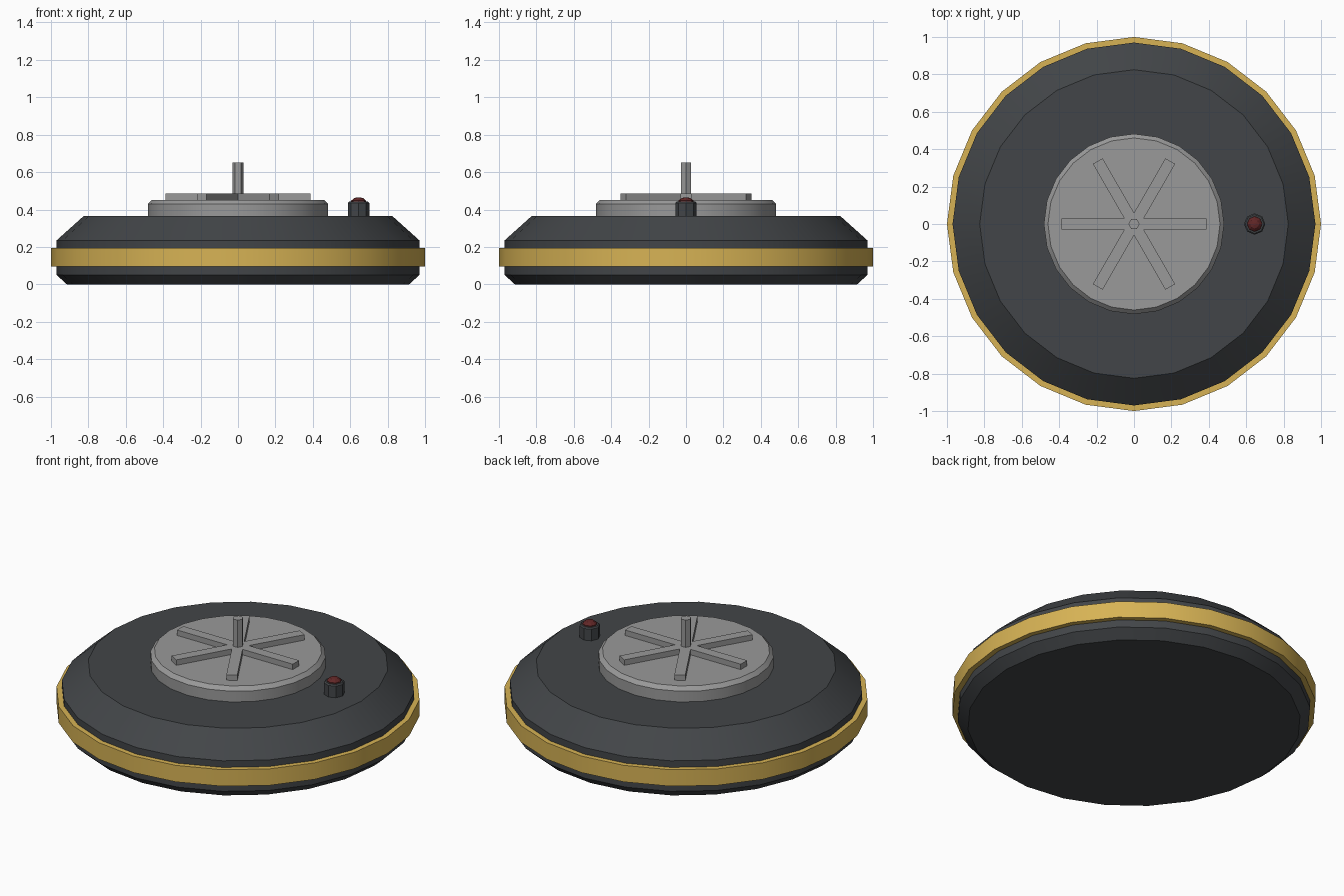
import bpy, bmesh, math
from mathutils import Matrix

if "Cube" in bpy.data.objects:
    bpy.data.objects.remove(bpy.data.objects["Cube"])


def material(name, color):
    m = bpy.data.materials.new(name)
    m.diffuse_color = (*color, 1)
    m.use_nodes = True
    m.node_tree.nodes["Principled BSDF"].inputs["Base Color"].default_value = m.diffuse_color
    return m


dark = material("dark_shell", (0.055, 0.06, 0.065))
gold = material("gold", (0.68, 0.45, 0.09))
metal = material("metal", (0.32, 0.32, 0.32))
red = material("red", (0.12, 0.02, 0.02))


def finish(bm, name, mat, angle=None):
    bmesh.ops.recalc_face_normals(bm, faces=bm.faces)
    mesh = bpy.data.meshes.new(name)
    bm.to_mesh(mesh)
    bm.free()
    mesh.materials.append(mat)
    ob = bpy.data.objects.new(name, mesh)
    bpy.context.collection.objects.link(ob)
    if angle:
        bpy.ops.object.select_all(action='DESELECT')
        ob.select_set(True)
        bpy.context.view_layer.objects.active = ob
        bpy.ops.object.shade_smooth_by_angle(angle=math.radians(angle))
    return ob


def lathe(name, profile, sides, mat, x=0, closed=False, angle=None):
    """Spin an (r, z) profile; open profiles are capped, closed ones form a ring."""
    bm = bmesh.new()
    rings = [[bm.verts.new((x + r * math.cos(math.tau * i / sides),
                            r * math.sin(math.tau * i / sides), z))
              for i in range(sides)] for r, z in profile]
    pairs = list(zip(rings, rings[1:]))
    if closed:
        pairs.append((rings[-1], rings[0]))
    else:
        bm.faces.new(rings[0])
        bm.faces.new(rings[-1])
    for a, b in pairs:
        for i in range(sides):
            j = (i + 1) % sides
            bm.faces.new((a[i], a[j], b[j], b[i]))
    return finish(bm, name, mat, angle)


# Main disc and its trim band
lathe("disc_body", [(0.915, 0), (0.97, 0.05), (0.97, 0.235), (0.825, 0.365)],
      24, dark, angle=30)
lathe("trim_band", [(0.96, 0.095), (1.0, 0.095), (1.0, 0.195), (0.96, 0.195)],
      24, gold, closed=True, angle=30)

# Pressure plate with bevelled rim
lathe("pressure_plate", [(0.482, 0.36), (0.482, 0.43), (0.46, 0.452)],
      24, metal, angle=30)

# Three crossing bars make six raised ribs
for k in range(3):
    bm = bmesh.new()
    bmesh.ops.create_cube(bm, size=1, matrix=Matrix.Rotation(k * math.pi / 3, 4, 'Z')
                          @ Matrix.Translation((0, 0, 0.465))
                          @ Matrix.Diagonal((0.776, 0.06, 0.04, 1)))
    finish(bm, f"plate_rib_{k + 1}", metal)

# Centre trigger pin
lathe("trigger_pin", [(0.03, 0.44), (0.03, 0.65)], 6, metal)

# Indicator light: socket and low dome
lathe("light_socket", [(0.057, 0.36), (0.057, 0.435), (0.05, 0.442)], 8, dark, x=0.645)
lathe("light_dome", [(0.043, 0.43), (0.04, 0.447), (0.024, 0.461), (0.006, 0.465)],
      8, red, x=0.645)
